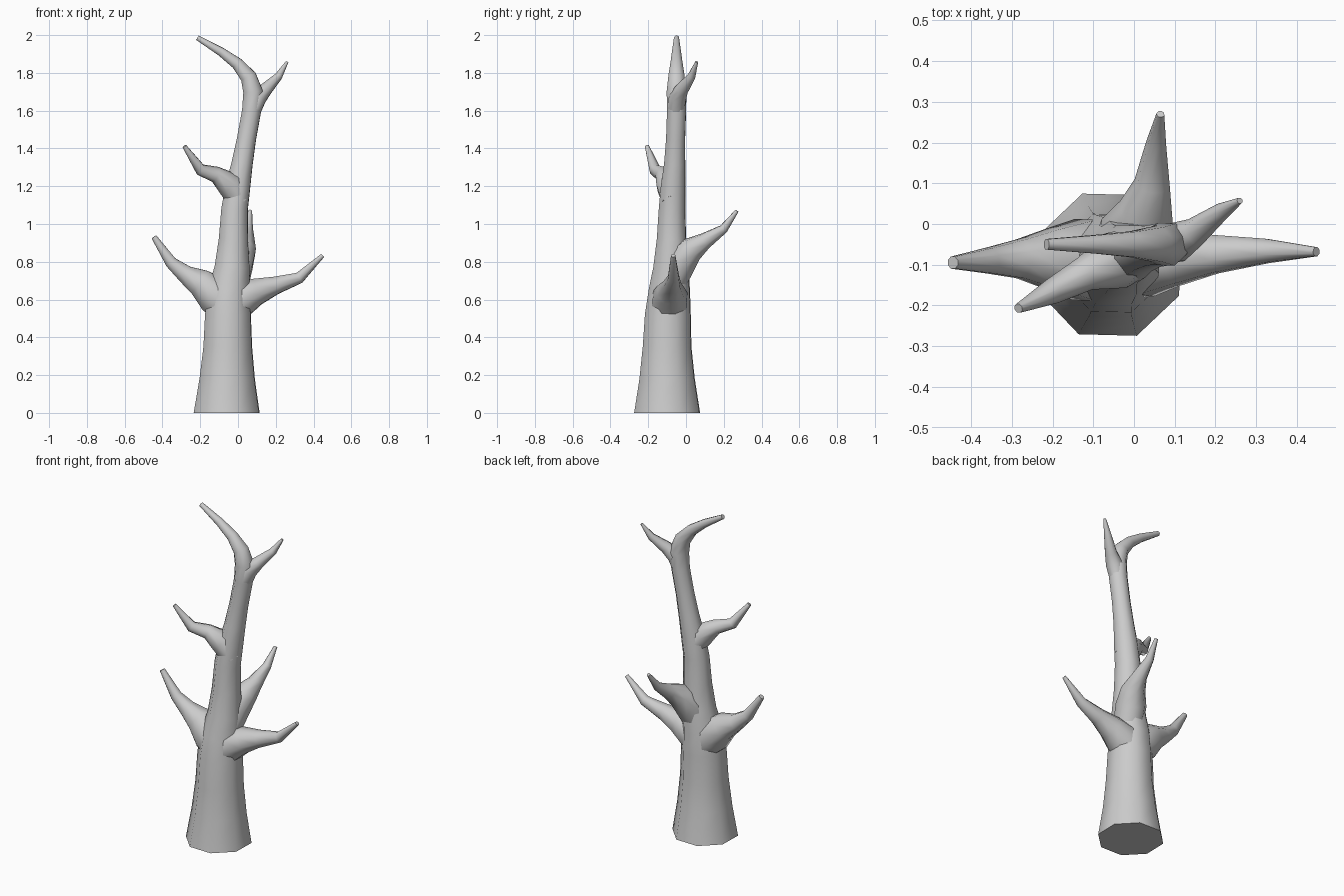
import bpy, bmesh, math
from mathutils import Vector

cube = bpy.data.objects.get("Cube")
if cube:
    bpy.data.objects.remove(cube, do_unlink=True)

bark = bpy.data.materials.new("grey bark")
bark.use_nodes = True
GREY = (0.6, 0.6, 0.6, 1)
bark.diffuse_color = GREY
bark.node_tree.nodes["Principled BSDF"].inputs["Base Color"].default_value = GREY


def limb(name, path, sides=8, start=None):
    """Tapered tube through (x, y, z, radius) points, with capped ends."""
    pts = [Vector(p[:3]) for p in path]
    bm = bmesh.new()
    rings, last = [], len(pts) - 1
    axis = Vector((0, 0, 1))
    side = Vector((1, 0, 0))
    for i, p in enumerate(pts):
        before = (p - pts[max(i - 1, 0)]).normalized()
        after = (pts[min(i + 1, last)] - p).normalized()
        tangent = (before + after).normalized()
        if i == 0 and start:
            tangent = Vector(start)
        side = axis.rotation_difference(tangent) @ side
        axis = tangent
        other = axis.cross(side)
        ring = []
        for k in range(sides):
            a = math.tau * k / sides + math.radians(21)
            ring.append(bm.verts.new(p + path[i][3] * (side * math.cos(a) + other * math.sin(a))))
        rings.append(ring)
    for low, high in zip(rings, rings[1:]):
        for k in range(sides):
            n = (k + 1) % sides
            bm.faces.new((low[k], low[n], high[n], high[k]))
    bm.faces.new(rings[0][::-1])
    bm.faces.new(rings[-1])
    mesh = bpy.data.meshes.new(name)
    bm.to_mesh(mesh)
    bm.free()
    mesh.materials.append(bark)
    obj = bpy.data.objects.new(name, mesh)
    bpy.context.collection.objects.link(obj)
    bpy.ops.object.select_all(action="DESELECT")
    obj.select_set(True)
    bpy.context.view_layer.objects.active = obj
    bpy.ops.object.shade_smooth_by_angle(angle=math.radians(60))
    return obj


# Trunk, flared at the foot and bending over into the top limb
limb("trunk", [
    (-.06, -.1, 0, .187), (-.057, -.1, .18, .157), (-.054, -.1, .35, .138),
    (-.053, -.096, .52, .13), (-.048, -.088, .65, .117), (-.03, -.08, .77, .1),
    (-.024, -.077, .92, .083), (-.018, -.074, 1.08, .075),
    (0, -.068, 1.2, .07), (.022, -.06, 1.32, .06), (.045, -.055, 1.45, .054),
    (.072, -.05, 1.6, .054), (.08, -.05, 1.7, .056), (.055, -.05, 1.78, .046),
    (-.005, -.05, 1.85, .034), (-.09, -.05, 1.912, .025), (-.215, -.05, 1.986, .014),
], start=(0, 0, 1))

# Side branches, each flaring into the trunk and turning up at the tip
limb("lower_right_branch", [
    (-.04, -.09, .54, .1), (-.12, -.088, .62, .108), (-.2, -.086, .69, .08),
    (-.28, -.086, .735, .051), (-.355, -.09, .797, .034), (-.445, -.095, .932, .016)])
limb("lower_left_branch", [
    (-.05, -.09, .55, .1), (.03, -.085, .61, .098), (.1, -.08, .642, .076),
    (.2, -.074, .675, .05), (.325, -.066, .715, .032), (.448, -.068, .833, .012)])
limb("upper_right_branch", [
    (.01, -.068, 1.12, .062), (-.045, -.09, 1.21, .072), (-.12, -.122, 1.263, .043),
    (-.2, -.165, 1.288, .032), (-.284, -.207, 1.412, .012)])
limb("back_branch", [
    (-.02, -.075, .7, .085), (0, -.025, .8, .088), (.03, .03, .865, .07),
    (.045, .1, .91, .045), (.055, .2, .975, .025), (.065, .27, 1.07, .01)])
limb("top_left_branch", [
    (.078, -.052, 1.6, .046), (.105, -.045, 1.67, .05), (.15, -.02, 1.715, .036),
    (.215, .03, 1.782, .022), (.26, .057, 1.858, .008)])
